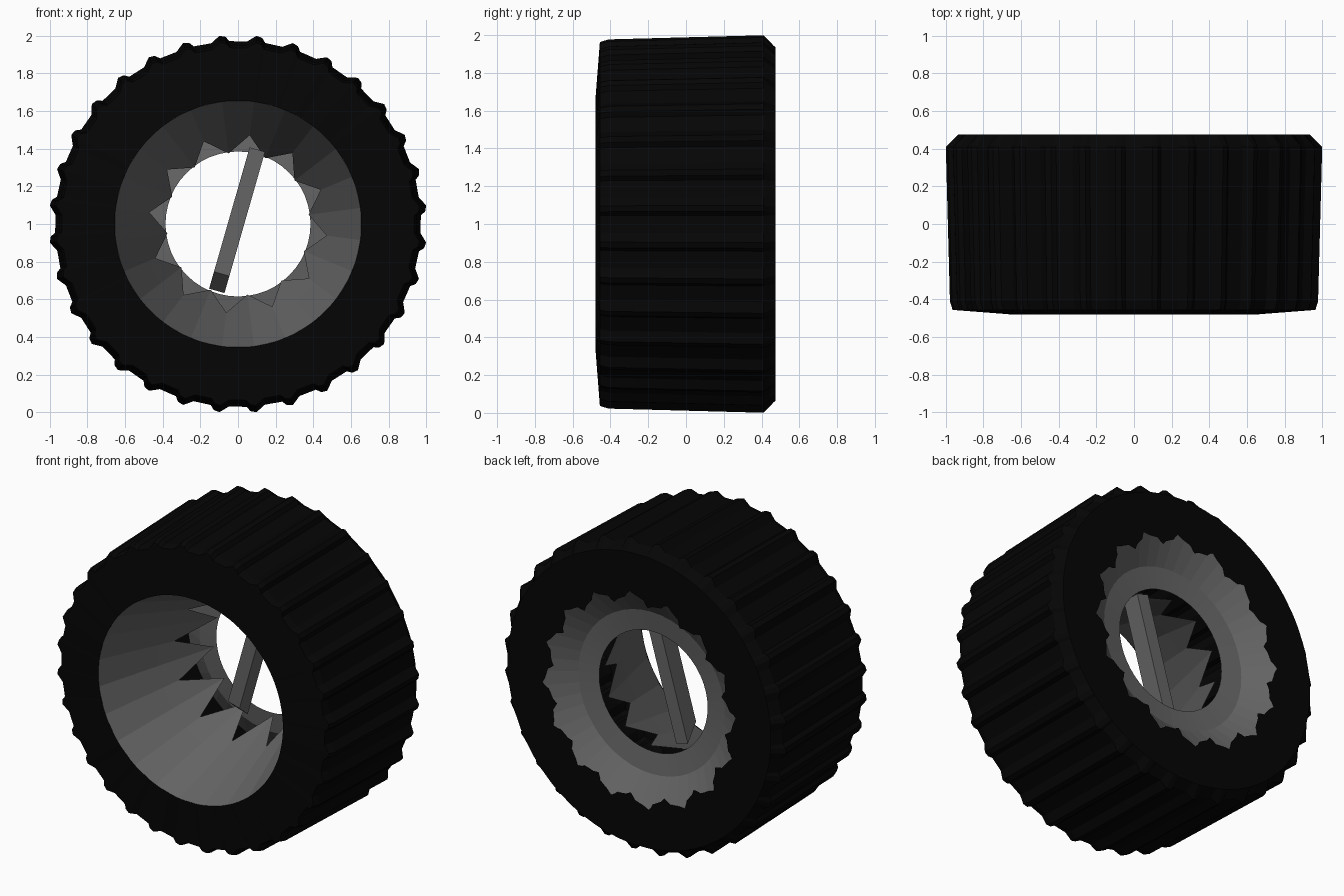
import bpy, math

if "Cube" in bpy.data.objects:
    bpy.data.objects.remove(bpy.data.objects["Cube"])

TEETH = 32
SEG = TEETH * 4
TOOTH = [(0.5, 1.0), (0.66, 0.992), (0.76, 0.968), (1.25, 0.966)]


def material(name, c):
    m = bpy.data.materials.new(name)
    m.diffuse_color = (c, c, c, 1)
    m.use_nodes = True
    m.node_tree.nodes["Principled BSDF"].inputs["Base Color"].default_value = m.diffuse_color
    return m


def lathe(name, rings, angles, mat):
    """Revolve about the y axis; each ring maps an index to (radius, y)."""
    n, k = len(angles), len(rings)
    verts, faces = [], []
    for ring in rings:
        for i, a in enumerate(angles):
            r, y = ring(i)
            verts.append((r * math.sin(a), y, 1 + r * math.cos(a)))
    for j in range(k - 1):
        for i in range(n):
            p, q, i2 = j * n, (j + 1) * n, (i + 1) % n
            faces.append((p + i, p + i2, q + i2, q + i))
    me = bpy.data.meshes.new(name)
    me.from_pydata(verts, [], faces)
    me.materials.append(mat)
    ob = bpy.data.objects.new(name, me)
    bpy.context.collection.objects.link(ob)
    return ob


def circle(r, y):
    return lambda i: (r, y)


def tread(scale, y):
    return lambda i: (scale * TOOTH[i % 4][1], y)


def zigzag(a, b):
    return lambda i: a if i % 2 else b


def jagged_edge(i):
    """Triangle wave around the back opening of the tyre."""
    return 0.61 + 0.08 * abs(i % 8 - 4) / 4, 0.475


rubber = material("rubber", 0.0015)
metal = material("rim_grey", 0.13)

# Hollow tyre with sawtooth tread and a jagged back opening
tyre_angles = [2 * math.pi * (i // 4 + TOOTH[i % 4][0]) / TEETH for i in range(SEG)]
lathe("tyre", [
    circle(0.655, -0.48), tread(0.968, -0.456), tread(0.982, -0.41),
    tread(1.004, 0.41), circle(0.935, 0.475), jagged_edge,
], tyre_angles, rubber)

# Front rim cone ending in long triangular spikes
cone_angles = [2 * math.pi * (i + 0.5) / 24 for i in range(24)]
lathe("front_rim_cone", [
    circle(0.66, -0.479), circle(0.515, -0.08), zigzag((0.378, 0.29), (0.475, 0.03)),
], cone_angles, metal)

# Back rim dish with a flat inner ring
dish_angles = [2 * math.pi * i / 48 for i in range(48)]
lathe("back_rim_dish", [
    circle(0.695, 0.473), circle(0.52, 0.35), circle(0.385, 0.33),
], dish_angles, metal)

# Slanted bar across the hub opening, pointed at its lower end
bpy.ops.mesh.primitive_cube_add(size=1, location=(-0.005, 0.14, 1.02),
                                rotation=(0, math.radians(16), 0))
bar = bpy.context.object
bar.name = "hub_bar"
bar.scale = (0.085, 0.12, 0.78)
bar.data.materials.append(metal)
for v in bar.data.vertices:
    if v.co.z < 0 and v.co.y < 0:
        v.co.z = -0.38
